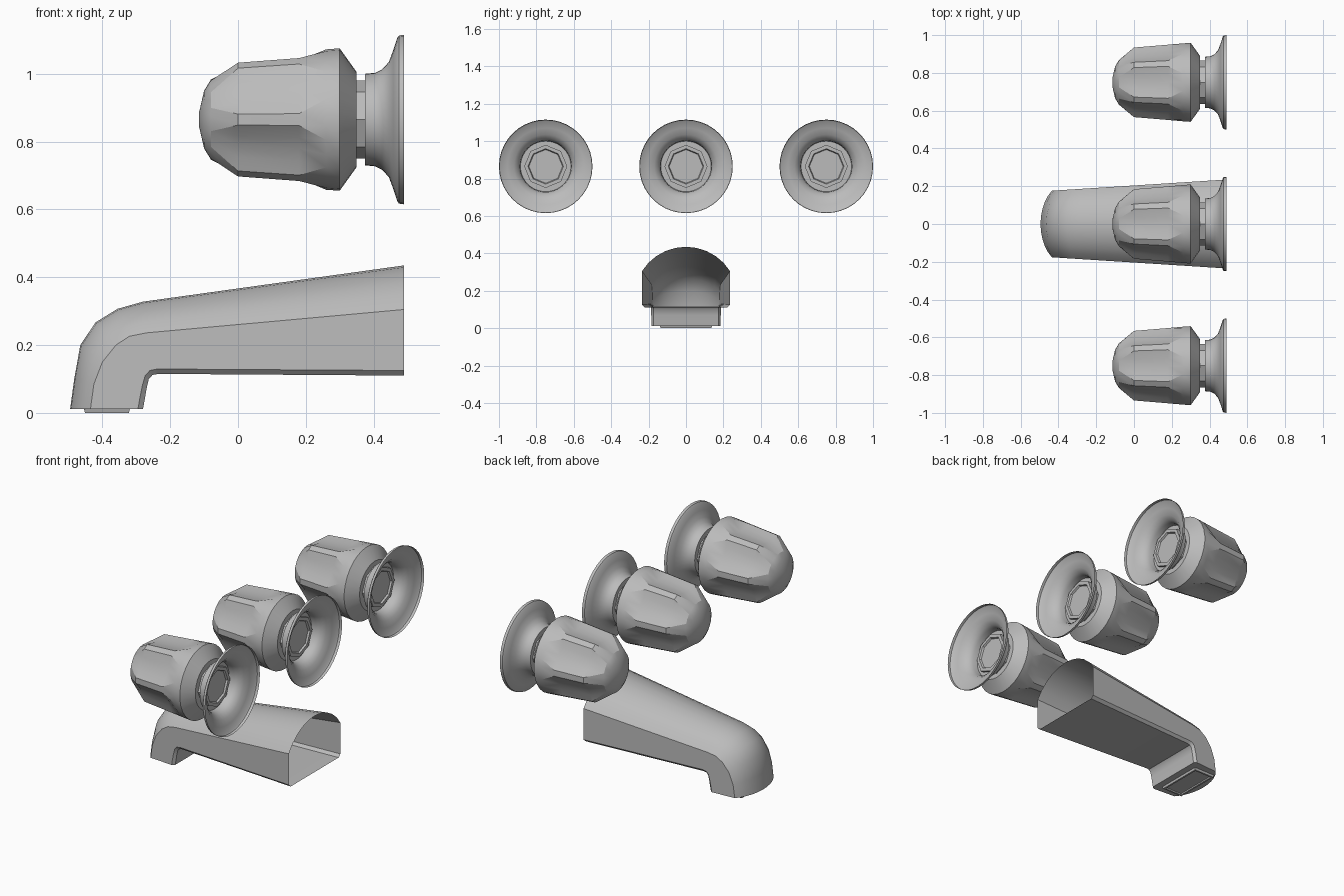
import bpy, bmesh, math
from mathutils import Vector

cube = bpy.data.objects.get("Cube")
if cube:
    bpy.data.objects.remove(cube, do_unlink=True)

metal = bpy.data.materials.new("satin_grey_metal")
metal.use_nodes = True
grey = (0.5, 0.5, 0.5, 1)
metal.diffuse_color = grey
metal.node_tree.nodes["Principled BSDF"].inputs["Base Color"].default_value = grey


def loft(bm, rings, cap_first=False, cap_last=False):
    """Skin closed rings of points and return their vertices."""
    grid = [[bm.verts.new(p) for p in ring] for ring in rings]
    n = len(grid[0])
    for a, b in zip(grid, grid[1:]):
        for j in range(n):
            k = (j + 1) % n
            bm.faces.new((a[j], a[k], b[k], b[j]))
    if cap_first:
        bm.faces.new(grid[0])
    if cap_last:
        bm.faces.new(grid[-1])
    return grid


def finish(name, bm, angle=30):
    bmesh.ops.recalc_face_normals(bm, faces=bm.faces)
    mesh = bpy.data.meshes.new(name)
    bm.to_mesh(mesh)
    bm.free()
    mesh.materials.append(metal)
    obj = bpy.data.objects.new(name, mesh)
    bpy.context.collection.objects.link(obj)
    bpy.ops.object.select_all(action='DESELECT')
    obj.select_set(True)
    bpy.context.view_layer.objects.active = obj
    bpy.ops.object.shade_smooth_by_angle(angle=math.radians(angle))
    return obj


def polar(x, r, deg):
    a = math.radians(deg)
    return (x, r * math.cos(a), r * math.sin(a))


def turned(bm, profile, sides, cap_first=False, cap_last=False):
    """Revolve an (x, radius) profile about the x axis."""
    rings = [[polar(x, r, 360 * j / sides) for j in range(sides)] for x, r in profile]
    return loft(bm, rings, cap_first, cap_last)


# Fluted knob: six scooped panels set into a tapered body
OFFSETS = (-25, -13, 0, 13, 25)
angles = [30 + 60 * f + o for f in range(6) for o in OFFSETS]


def knob_ring(x, r, floor=None):
    ring = []
    for i, a in enumerate(angles):
        o = abs(OFFSETS[i % 5])
        radius = r
        if floor and o < 25:
            radius = floor if o == 0 else (floor + 0.004) / math.cos(math.radians(o))
        ring.append(polar(x, radius, a))
    return ring


def make_knob():
    bm = bmesh.new()
    grid = loft(bm, [
        knob_ring(-0.115, 0.02), knob_ring(-0.1, 0.085), knob_ring(-0.08, 0.118),
        knob_ring(0, 0.185, 0.154), knob_ring(0.18, 0.2, 0.17),
        knob_ring(0.26, 0.207), knob_ring(0.3, 0.21), knob_ring(0.35, 0.14),
        knob_ring(0.35, 0.1)], True, True)
    # Slanted panel corners
    for end, mid in ((2, 3), (5, 4)):
        for f in range(6):
            for inner, outer in ((1, 0), (3, 4)):
                pair = [grid[end][5 * f + inner], grid[mid][5 * f + outer]]
                bmesh.ops.connect_verts(bm, verts=pair)
    return finish("knob", bm, 22)


def make_stem():
    bm = bmesh.new()
    turned(bm, [(0.345, 0.115), (0.395, 0.115), (0.395, 0.095), (0.385, 0.09)],
           8, True, True)
    return finish("stem", bm)


def make_flange():
    bm = bmesh.new()
    turned(bm, [(0.375, 0.105), (0.375, 0.135), (0.405, 0.138), (0.425, 0.148),
                (0.445, 0.17), (0.458, 0.205), (0.47, 0.242), (0.475, 0.248),
                (0.49, 0.25)], 40)
    return finish("wall_flange", bm)


# Three handles in a row, sharing their meshes
for part in (make_knob(), make_stem(), make_flange()):
    base = part.name
    part.name = base + "_centre"
    part.location = (0, 0, 0.865)
    for side, y in (("left", 0.75), ("right", -0.75)):
        twin = part.copy()
        twin.name = base + "_" + side
        twin.location.y = y
        bpy.context.collection.objects.link(twin)


# Spout: sections given by crown, shoulder and underside points in (x, z)
SECTIONS = [
    ((0.49, 0.435), (0.49, 0.305), (0.49, 0.11)),
    ((-0.28, 0.328), (-0.27, 0.236), (-0.235, 0.115)),
    ((-0.355, 0.307), (-0.32, 0.226), (-0.252, 0.112)),
    ((-0.42, 0.267), (-0.36, 0.2), (-0.263, 0.1)),
    ((-0.465, 0.2), (-0.4, 0.15), (-0.27, 0.07)),
    ((-0.483, 0.1), (-0.425, 0.085), (-0.275, 0.04)),
    ((-0.495, 0.012), (-0.435, 0.012), (-0.28, 0.012)),
]
ARC = math.radians(58)
STEPS = 5


def spout_ring(crown, shoulder, under):
    c, s, u = Vector(crown), Vector(shoulder), Vector(under)
    half = [(u, 0.93), (u + (s - u).normalized() * 0.015, 1)]
    for i in range(STEPS + 1):
        t = ARC * (1 - i / STEPS)
        rise = (math.cos(t) - math.cos(ARC)) / (1 - math.cos(ARC))
        half.append((s.lerp(c, rise), math.sin(t) / math.sin(ARC)))
    points = [(p.x, w * (0.204 + 0.064 * p.x), p.y) for p, w in half]
    return points + [(x, -y, z) for x, y, z in reversed(points[:-1])]


bm = bmesh.new()
loft(bm, [spout_ring(*s) for s in SECTIONS], cap_last=True)
finish("spout", bm)

# Outlet plate with a recessed centre
bm = bmesh.new()


def outlet_ring(inset, z):
    x0, x1, y = -0.455 + inset, -0.318 - inset, 0.14 - inset
    return [(x0, -y, z), (x1, -y, z), (x1, y, z), (x0, y, z)]


loft(bm, [outlet_ring(0, 0.014), outlet_ring(0.004, 0), outlet_ring(0.014, 0),
          outlet_ring(0.014, 0.008)], cap_last=True)
finish("outlet", bm)
